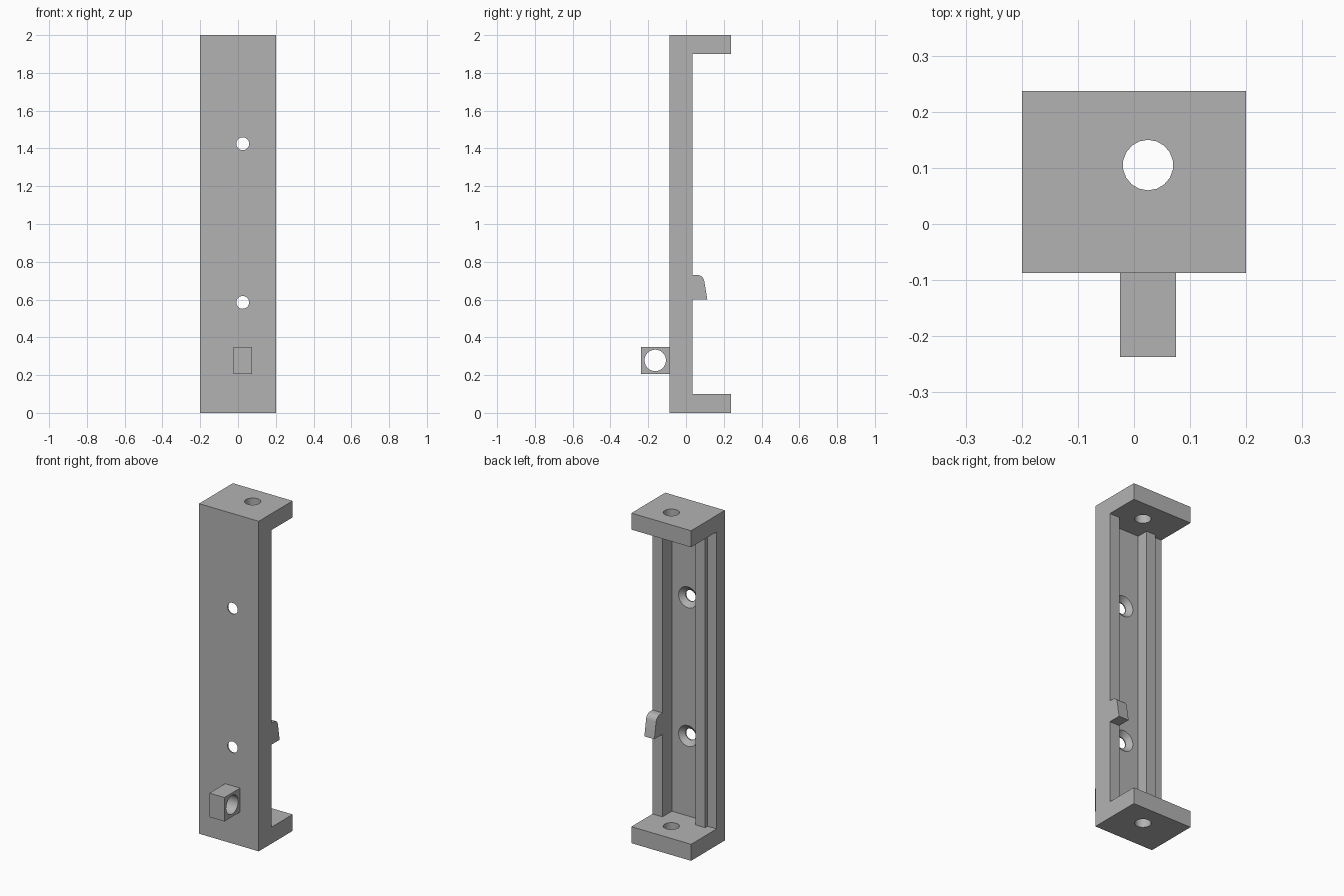
import bpy, bmesh, math
from mathutils import Matrix, Vector

cube = bpy.data.objects.get("Cube")
if cube:
    bpy.data.objects.remove(cube, do_unlink=True)

grey = bpy.data.materials.new("mid_grey")
grey.use_nodes = True
colour = (0.45, 0.45, 0.45, 1)
grey.diffuse_color = colour
grey.node_tree.nodes["Principled BSDF"].inputs["Base Color"].default_value = colour


def finish(name, bm):
    bmesh.ops.recalc_face_normals(bm, faces=bm.faces)
    mesh = bpy.data.meshes.new(name)
    bm.to_mesh(mesh)
    bm.free()
    mesh.materials.append(grey)
    ob = bpy.data.objects.new(name, mesh)
    bpy.context.collection.objects.link(ob)
    return ob


def prism(name, points, axis, low, high):
    """Extrude a flat outline along x (points are y, z) or z (points are x, y)."""
    bm = bmesh.new()
    place = (lambda p: (low, *p)) if axis == "x" else (lambda p: (*p, low))
    face = bm.faces.new([bm.verts.new(place(p)) for p in points])
    ext = bmesh.ops.extrude_face_region(bm, geom=[face])
    shift = Vector((high - low, 0, 0) if axis == "x" else (0, 0, high - low))
    bmesh.ops.translate(bm, vec=shift, verts=[g for g in ext["geom"] if isinstance(g, bmesh.types.BMVert)])
    return finish(name, bm)


def drill(centre, axis, length, r1, r2, sides):
    """Round or tapered cutter; r1 is at the low end of the axis."""
    bm = bmesh.new()
    turn = Vector((0, 0, 1)).rotation_difference(Vector(axis)).to_matrix().to_4x4()
    bmesh.ops.create_cone(bm, cap_ends=True, segments=sides, radius1=r1, radius2=r2,
                          depth=length, matrix=Matrix.Translation(centre) @ turn)
    return finish("cutter", bm)


def cut(ob, cutters):
    """Subtract the cutters, bake the result and remove them."""
    for c in cutters:
        c.hide_render = True
        mod = ob.modifiers.new("cut", "BOOLEAN")
        mod.operation, mod.solver, mod.object = "DIFFERENCE", "EXACT", c
    deps = bpy.context.evaluated_depsgraph_get()
    mesh = bpy.data.meshes.new_from_object(ob.evaluated_get(deps))
    ob.modifiers.clear()
    ob.data = mesh
    for c in cutters:
        bpy.data.objects.remove(c, do_unlink=True)


FRONT, RIM, BACK, FLOOR = -0.087, 0.035, 0.237, -0.055
HOLE_X = 0.025

# Long back plate with a flange at each end
body = prism("bracket_body", [(FRONT, 0), (BACK, 0), (BACK, 0.1), (RIM, 0.1),
                              (RIM, 1.9), (BACK, 1.9), (BACK, 2), (FRONT, 2)], "x", -0.2, 0.2)

# Channel with a full wall on one side and a stepped wall on the other
channel = prism("cutter", [(0.133, 0.1), (0.133, FLOOR), (-0.076, FLOOR), (-0.076, 0.016),
                           (-0.14, 0.016), (-0.14, -0.008), (-0.25, -0.008), (-0.25, 0.1)],
                "z", 0.1, 1.9)
cutters = [channel]

# Flange holes
for z in (0.05, 1.95):
    cutters.append(drill((HOLE_X, 0.105, z), (0, 0, 1), 0.2, 0.045, 0.045, 18))

# Countersunk screw holes
for z in (0.585, 1.425):
    cutters.append(drill((HOLE_X, -0.07, z), (0, 1, 0), 0.1, 0.034, 0.034, 24))
    cutters.append(drill((HOLE_X, -0.066, z), (0, 1, 0), 0.028, 0.034, 0.067, 24))
cut(body, cutters)

# Front lug with a cross hole
lug = prism("front_lug", [(-0.237, 0.205), (FRONT, 0.205), (FRONT, 0.35), (-0.237, 0.35)],
            "x", -0.025, 0.075)
cut(lug, [drill((HOLE_X, -0.163, 0.278), (1, 0, 0), 0.3, 0.057, 0.057, 24)])

# Catch on the full wall, with a rounded top corner
arc = [(0.06 + 0.037 * math.cos(a), 0.693 + 0.037 * math.sin(a))
       for a in (math.radians(10 + 16 * i) for i in range(6))]
catch = prism("wall_catch", [(RIM, 0.6), (0.113, 0.6)] + arc + [(RIM, 0.73)], "x", 0.133, 0.2)

for ob in (body, lug, catch):
    bpy.ops.object.select_all(action="DESELECT")
    ob.select_set(True)
    bpy.context.view_layer.objects.active = ob
    bpy.ops.object.shade_smooth_by_angle(angle=math.radians(30))
